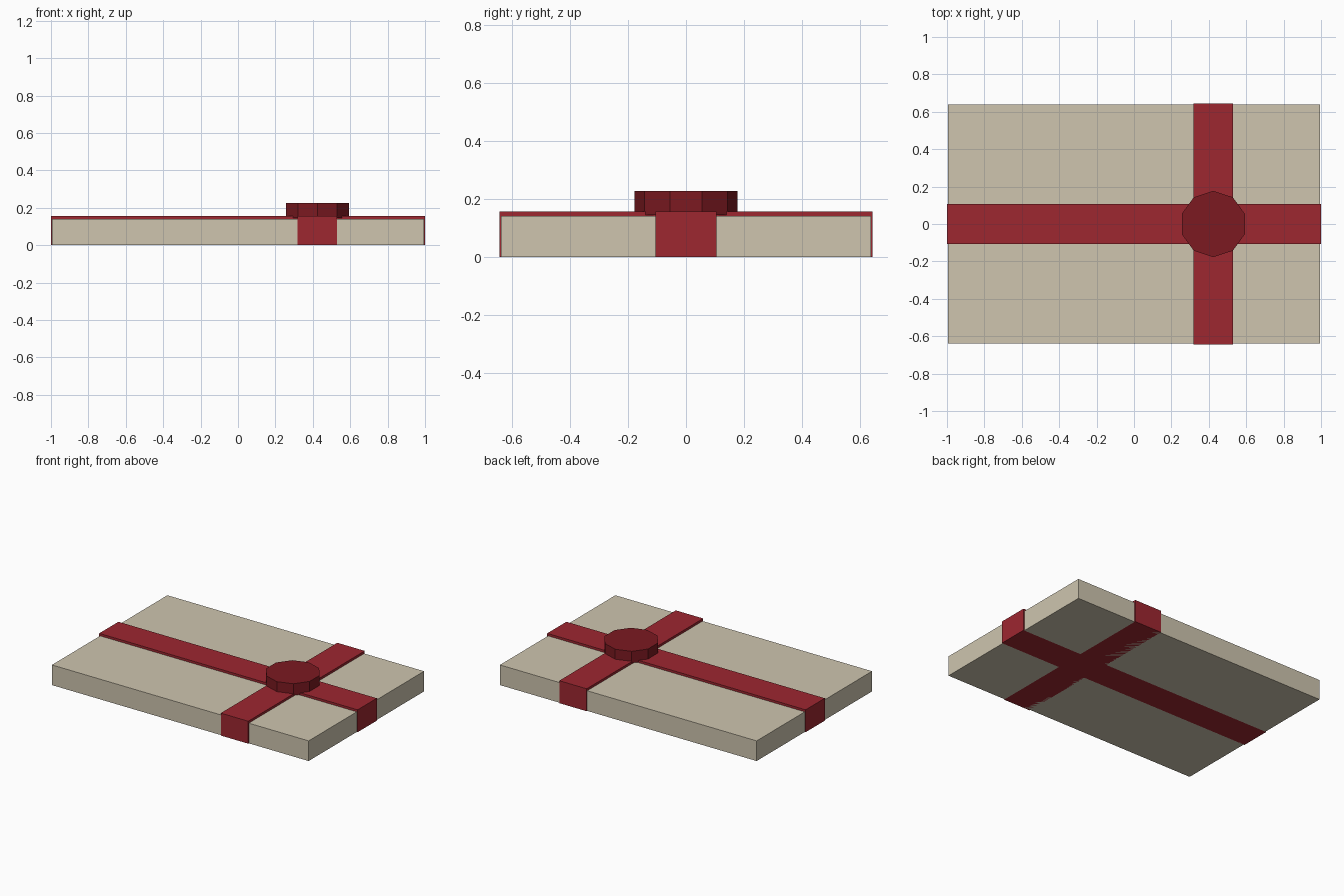
import bpy

if "Cube" in bpy.data.objects:
    bpy.data.objects.remove(bpy.data.objects["Cube"])


def material(name, rgb):
    m = bpy.data.materials.new(name)
    m.diffuse_color = (*rgb, 1)
    m.use_nodes = True
    m.node_tree.nodes["Principled BSDF"].inputs["Base Color"].default_value = m.diffuse_color
    return m


def block(name, x, width, depth, height, mat):
    # Box standing on the floor
    bpy.ops.mesh.primitive_cube_add(size=1, location=(x, 0, height / 2))
    ob = bpy.context.object
    ob.name = name
    ob.scale = (width, depth, height)
    bpy.ops.object.transform_apply(location=False, rotation=False, scale=True)
    ob.data.materials.append(mat)
    return ob


paper = material("cream_paper", (0.62, 0.56, 0.43))
red = material("red_ribbon", (0.34, 0.02, 0.03))
dark_red = material("dark_red_bow", (0.2, 0.01, 0.015))

BOX_TOP, RIBBON_TOP, BOW_TOP = 0.141, 0.157, 0.227
CROSS_X = 0.424

# Flat wrapped box
block("gift_box", 0, 1.987, 1.276, BOX_TOP, paper)

# Ribbons wrapping over the top and down the sides
block("long_ribbon", 0, 2.0, 0.212, RIBBON_TOP, red)
block("cross_ribbon", CROSS_X, 0.212, 1.288, RIBBON_TOP, red)

# Ten-sided bow disc where the ribbons cross
bow_bottom = 0.145
bpy.ops.mesh.primitive_cylinder_add(
    vertices=10, radius=0.177, depth=BOW_TOP - bow_bottom,
    location=(CROSS_X, 0, (BOW_TOP + bow_bottom) / 2))
bow = bpy.context.object
bow.name = "bow_disc"
bow.data.materials.append(dark_red)
